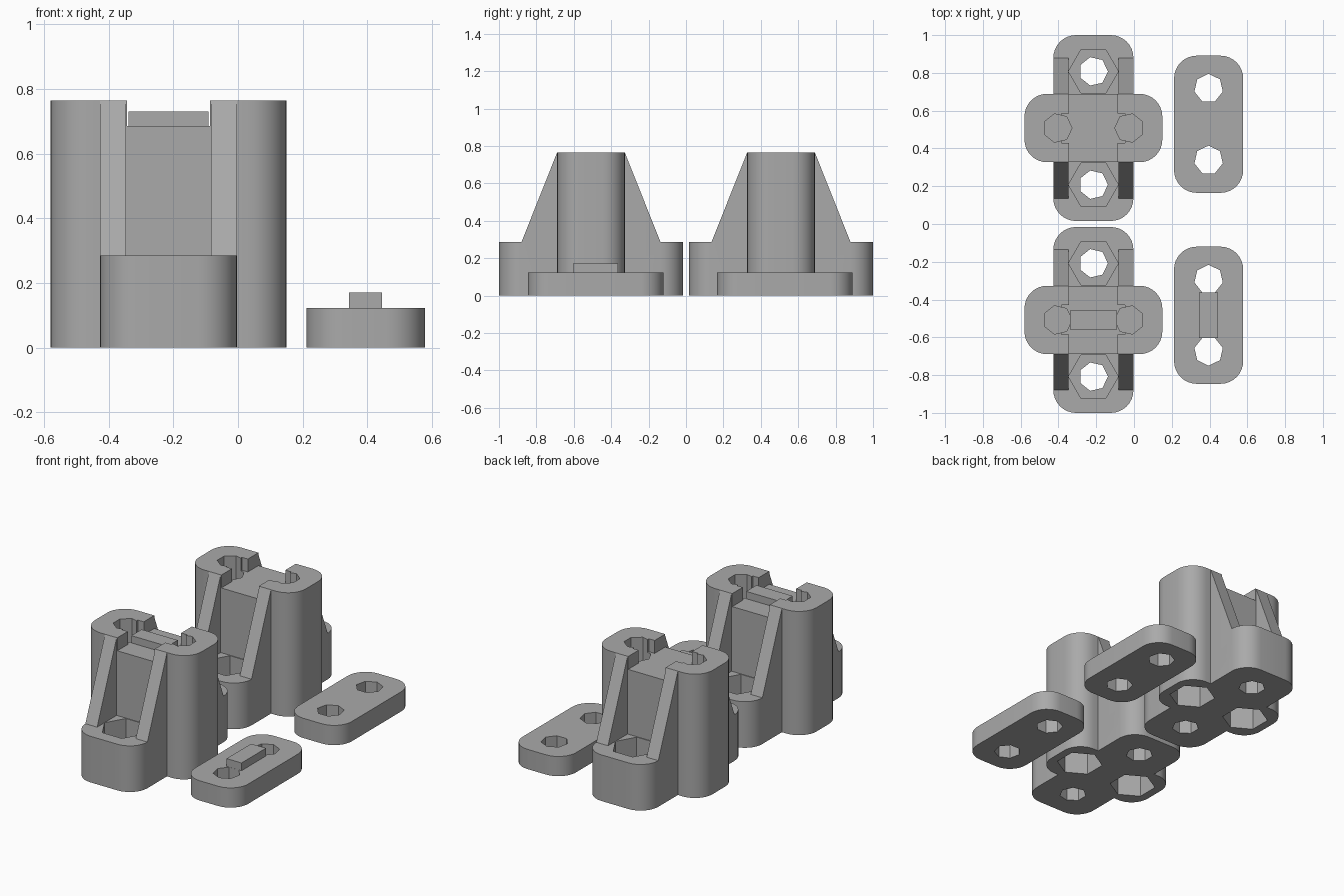
import bpy, math

if "Cube" in bpy.data.objects:
    bpy.data.objects.remove(bpy.data.objects["Cube"], do_unlink=True)

grey = bpy.data.materials.new("plain_grey")
grey.use_nodes = True
colour = (0.4, 0.4, 0.4, 1)
grey.diffuse_color = colour
grey.node_tree.nodes["Principled BSDF"].inputs["Base Color"].default_value = colour


def prism(name, outline, low, high, place):
    """Extrude a closed 2D outline; place maps (u, v, w) to x, y, z."""
    n = len(outline)
    verts = [place(u, v, w) for w in (low, high) for u, v in outline]
    faces = [tuple(reversed(range(n))), tuple(range(n, 2 * n))]
    faces += [(i, (i + 1) % n, n + (i + 1) % n, n + i) for i in range(n)]
    mesh = bpy.data.meshes.new(name)
    mesh.from_pydata(verts, [], faces)
    mesh.materials.append(grey)
    obj = bpy.data.objects.new(name, mesh)
    bpy.context.collection.objects.link(obj)
    return obj


def upright(name, outline, low, high, x=0, y=0):
    return prism(name, outline, low, high, lambda u, v, w: (x + u, y + v, w))


def rounded(hx, hy, r=0.12, steps=8):
    pts = []
    for k, (sx, sy) in enumerate(((1, 1), (-1, 1), (-1, -1), (1, -1))):
        for i in range(steps + 1):
            a = math.pi / 2 * (k + i / steps)
            pts.append((sx * (hx - r) + r * math.cos(a), sy * (hy - r) + r * math.sin(a)))
    return pts


def rect(hx, hy):
    return [(-hx, -hy), (hx, -hy), (hx, hy), (-hx, hy)]


def polygon(sides, r, turn=0):
    return [(r * math.cos(turn + math.tau * i / sides),
             r * math.sin(turn + math.tau * i / sides)) for i in range(sides)]


def combine(body, parts, operation):
    for part in parts:
        mod = body.modifiers.new("join", "BOOLEAN")
        mod.operation, mod.solver, mod.object = operation, "EXACT", part
        bpy.context.view_layer.objects.active = body
        bpy.ops.object.modifier_apply(modifier=mod.name)
        bpy.data.objects.remove(part, do_unlink=True)


def finish(body):
    bpy.ops.object.select_all(action="DESELECT")
    body.select_set(True)
    bpy.context.view_layer.objects.active = body
    bpy.ops.object.shade_smooth_by_angle(angle=math.radians(30))


def clamp_block(name, x, y, ridge):
    # Foot, tall tower and sloping side ribs
    body = upright(name, rounded(0.212, 0.492), 0, 0.285, x, y)
    adds = [upright("tower", rounded(0.365, 0.181), 0, 0.765, x, y)]
    slope = [(-0.372, 0.1), (0.372, 0.1), (0.372, 0.285),
             (0.181, 0.765), (-0.181, 0.765), (-0.372, 0.285)]
    for low in (-0.212, 0.132):
        adds.append(prism("rib", slope, low, low + 0.08,
                          lambda u, v, w: (x + w, y + u, v)))
    combine(body, adds, "UNION")
    # Top channel, bolt holes and nut pockets
    cuts = [upright("channel", rect(0.128, 0.6), 0.685, 0.9, x, y),
            upright("slot", rect(0.168, 0.078), 0.685, 0.9, x, y)]
    for s in (-1, 1):
        turn = math.pi if s > 0 else 0
        cuts += [
            upright("foot_hole", polygon(7, 0.077), -0.1, 0.4, x, y + s * 0.3),
            upright("foot_nut", polygon(6, 0.132), 0.15, 0.4, x, y + s * 0.3),
            upright("tower_hole", polygon(7, 0.077, turn), 0.32, 0.9, x + s * 0.19, y),
            upright("tower_nut", polygon(6, 0.132, math.pi / 6), -0.1, 0.3, x + s * 0.2, y)]
    combine(body, cuts, "DIFFERENCE")
    finish(body)
    if ridge:
        upright(name + "_ridge", rect(0.124, 0.05), 0.68, 0.73, x, y)


def cover_plate(name, x, y, ridge):
    body = upright(name, rounded(0.183, 0.363), 0, 0.122, x, y)
    holes = [upright("hole", polygon(7, 0.077, math.pi / 2 * (s if ridge else 1)),
                     -0.1, 0.3, x, y + s * 0.19) for s in (-1, 1)]
    combine(body, holes, "DIFFERENCE")
    finish(body)
    if ridge:
        upright(name + "_ridge", rect(0.051, 0.12), 0.118, 0.17, x, y)


clamp_block("front_clamp", -0.215, -0.508, True)
clamp_block("back_clamp", -0.215, 0.508, False)
cover_plate("front_plate", 0.395, -0.483, True)
cover_plate("back_plate", 0.395, 0.528, False)
